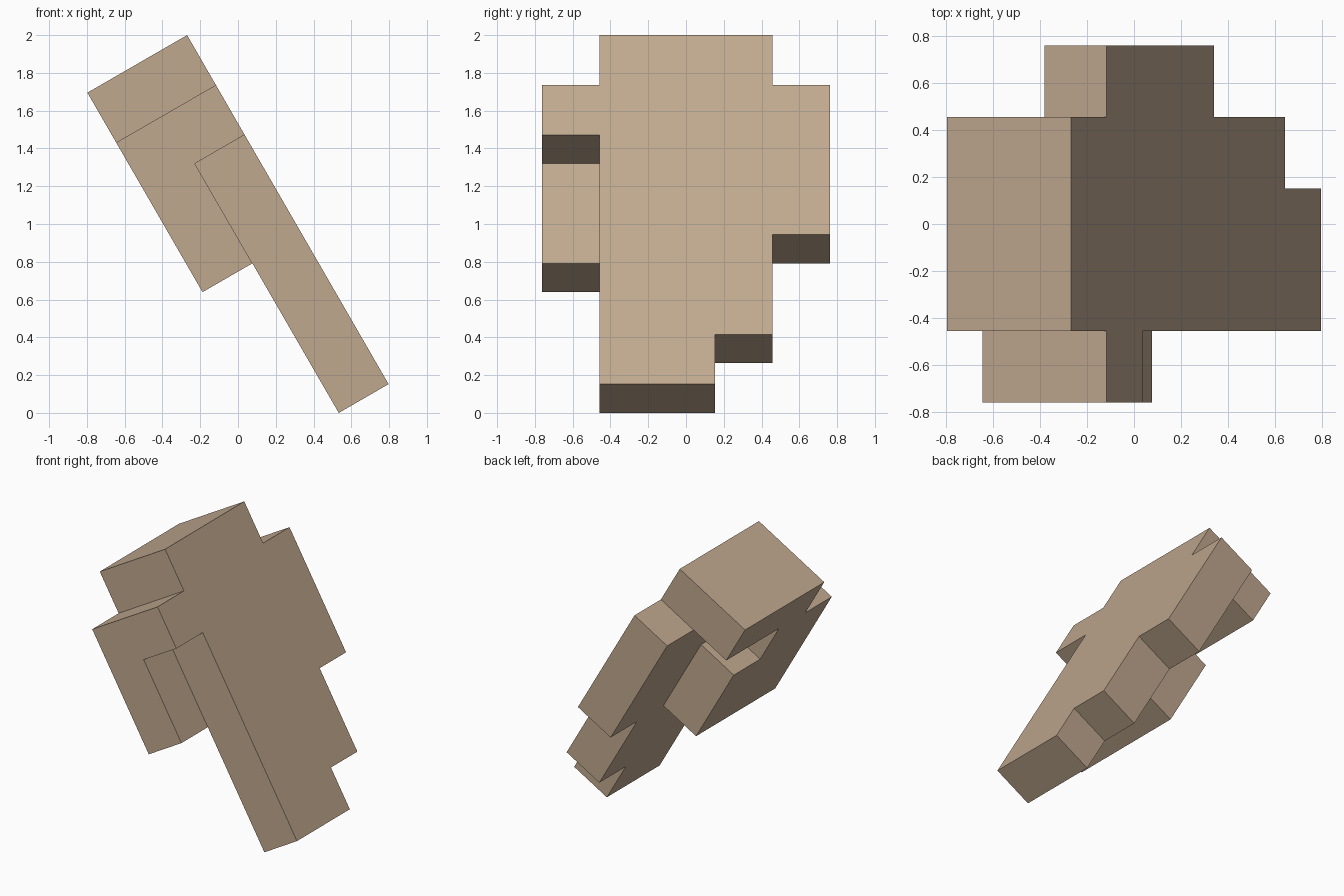
import bpy, bmesh, math
from mathutils import Vector

if "Cube" in bpy.data.objects:
    bpy.data.objects.remove(bpy.data.objects["Cube"])

C = 0.3048                                   # block size
S = math.sqrt(3) / 2
ORIGIN = Vector((-0.2695, 0, 2.0))           # upper edge of the tilted slab
ALONG = Vector((0.5, 0, -S)) * C             # down the length of the slab
DEPTH = Vector((-S, 0, -0.5)) * C            # through its thickness
ACROSS = Vector((0, 1, 0)) * C               # front to back

# Block layout: one row per step along the slab, columns run front to back
face_layer = [".###.", "#####", ".####", ".####", ".###.", ".###.", ".##.."]
rear_layer = [".###.", "##...", "###..", "###.."]

cells = {(u, v, n)
         for n, rows in enumerate((face_layer, rear_layer))
         for u, row in enumerate(rows)
         for v, mark in enumerate(row) if mark == "#"}

skin = bpy.data.materials.new("tan")
skin.diffuse_color = (0.527, 0.392, 0.275, 1)
skin.use_nodes = True
skin.node_tree.nodes["Principled BSDF"].inputs["Base Color"].default_value = skin.diffuse_color

# Blocky body: keep only the outer faces of the blocks
bm = bmesh.new()
verts = {}


def corner(p):
    if p not in verts:
        u, v, n = p
        verts[p] = bm.verts.new(ORIGIN + ALONG * u + ACROSS * (v - 2.5) + DEPTH * n)
    return verts[p]


for cell in cells:
    for axis in range(3):
        for side in (0, 1):
            neighbour = list(cell)
            neighbour[axis] += 2 * side - 1
            if tuple(neighbour) in cells:
                continue
            quad = []
            for a, b in ((0, 0), (1, 0), (1, 1), (0, 1)):
                p = list(cell)
                p[axis] += side
                p[(axis + 1) % 3] += a
                p[(axis + 2) % 3] += b
                quad.append(corner(tuple(p)))
            bm.faces.new(quad)

bmesh.ops.recalc_face_normals(bm, faces=bm.faces[:])
# Merge coplanar squares into clean flat faces
bmesh.ops.dissolve_limit(bm, angle_limit=0.01, verts=bm.verts[:], edges=bm.edges[:])

mesh = bpy.data.meshes.new("blocky_slab")
bm.to_mesh(mesh)
bm.free()
mesh.materials.append(skin)
bpy.context.collection.objects.link(bpy.data.objects.new("blocky_slab", mesh))
